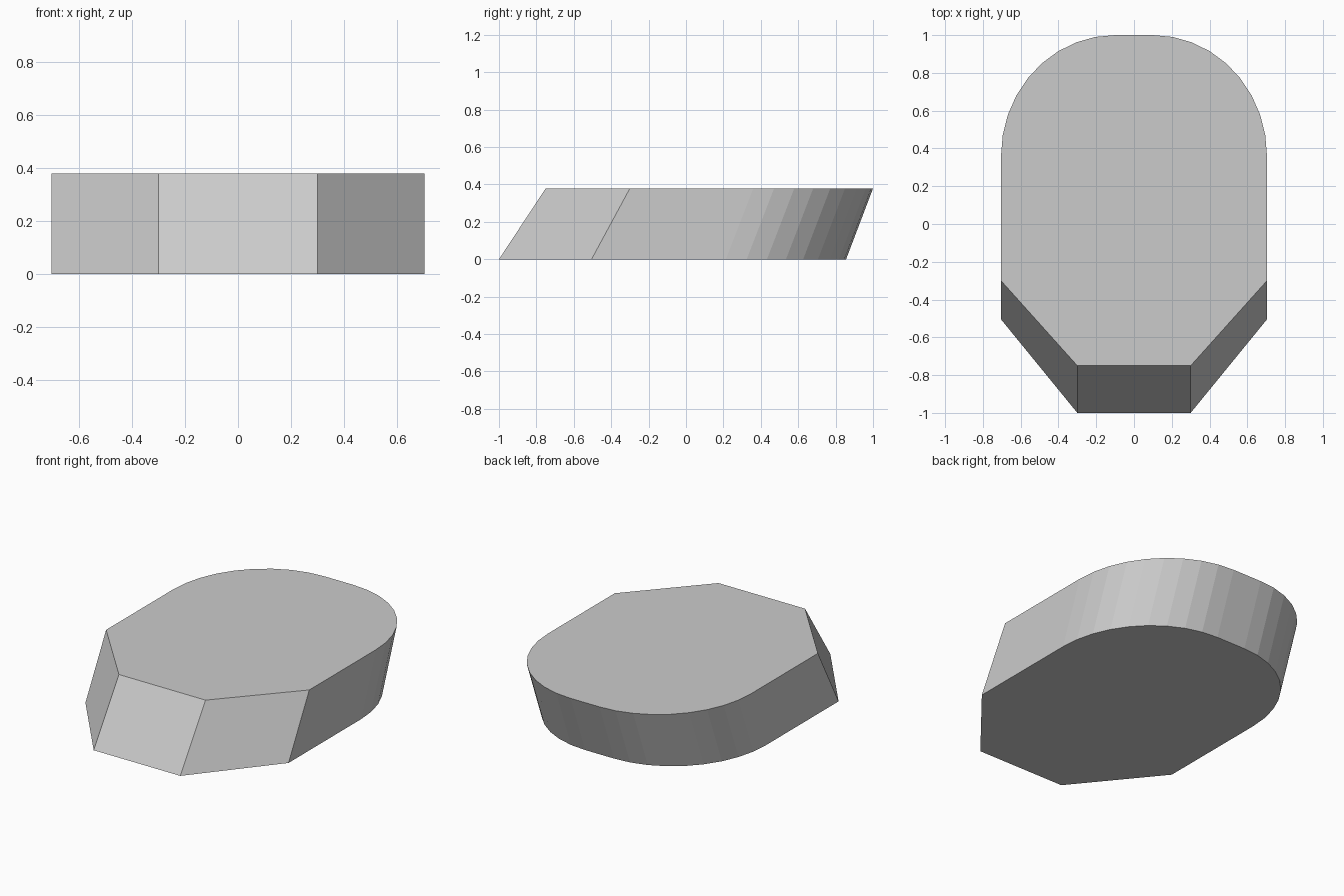
import bpy, bmesh, math

if "Cube" in bpy.data.objects:
    bpy.data.objects.remove(bpy.data.objects["Cube"])

HALF_W = 0.704
HEIGHT = 0.379
SEGS = 9          # facets on each rounded rear corner


def outline(front_y, shoulder_y, arc_y, back_y, z):
    """Mirrored outline: chamfered front, rounded back."""
    right = [(0.3, front_y), (HALF_W, shoulder_y)]
    for i in range(SEGS + 1):
        a = math.pi / 2 * i / SEGS
        right.append((0.1 + (HALF_W - 0.1) * math.cos(a),
                      arc_y + (back_y - arc_y) * math.sin(a)))
    left = [(-x, y) for x, y in reversed(right)]
    return [(x, y, z) for x, y in right + left]


# leaning block lofted between a bottom and a top outline
bm = bmesh.new()
low = [bm.verts.new(p) for p in outline(-1.0, -0.505, 0.213, 0.856, 0)]
top = [bm.verts.new(p) for p in outline(-0.75, -0.3, 0.36, 1.0, HEIGHT)]
bm.faces.new(top)
bm.faces.new(list(reversed(low)))
n = len(low)
for i in range(n):
    j = (i + 1) % n
    bm.faces.new((low[i], low[j], top[j], top[i]))
bmesh.ops.recalc_face_normals(bm, faces=bm.faces)

mesh = bpy.data.meshes.new("slanted_block")
bm.to_mesh(mesh)
bm.free()
block = bpy.data.objects.new("slanted_block", mesh)
bpy.context.collection.objects.link(block)
